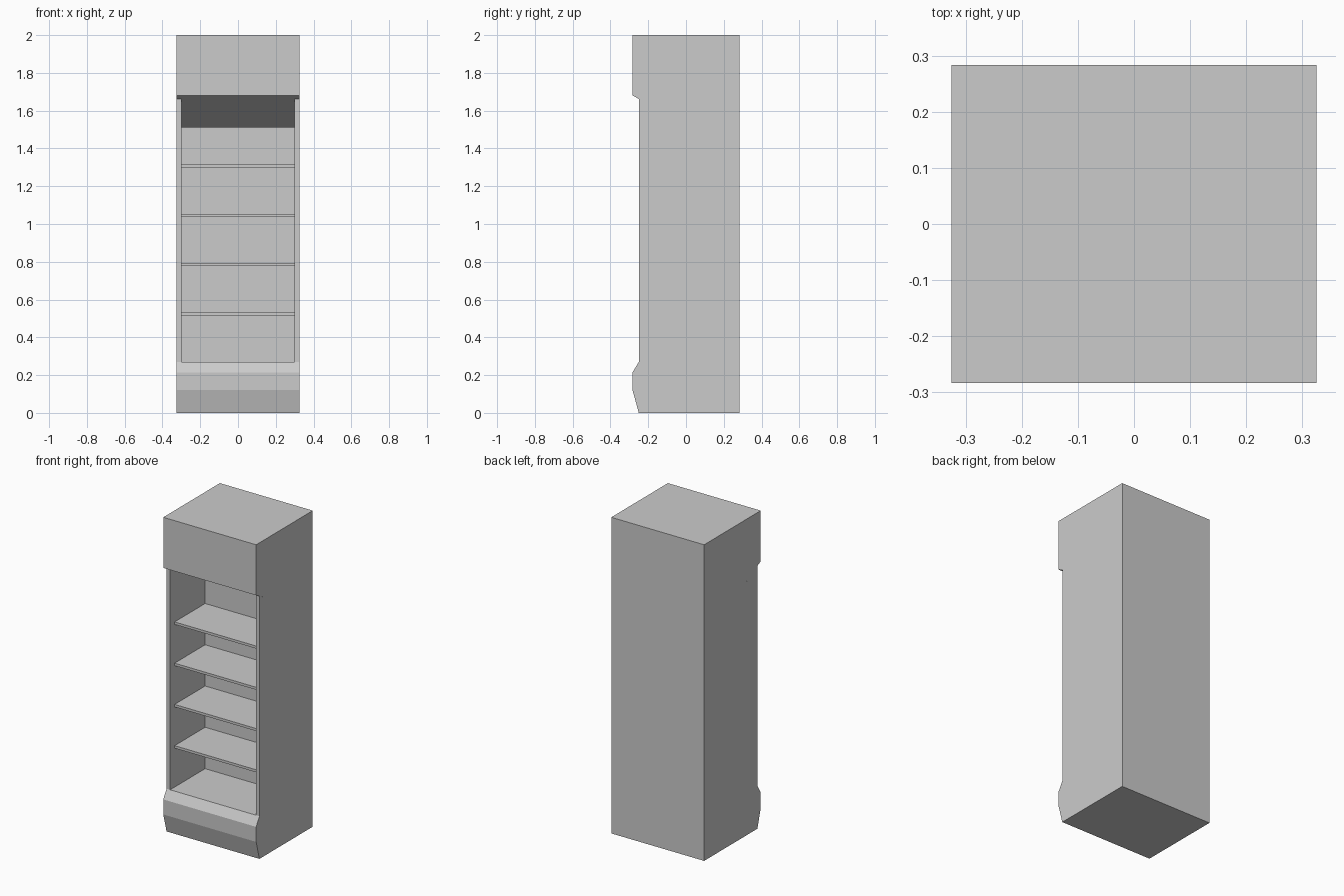
import bpy, bmesh

if "Cube" in bpy.data.objects:
    bpy.data.objects.remove(bpy.data.objects["Cube"])

HALF_W = 0.325      # half width of the cabinet
INNER = 0.30        # half width between the side panels
BACK = 0.283


def extrude_profile(name, profile, x0, x1):
    """Solid made from a (y, z) profile swept along x."""
    bm = bmesh.new()
    face = bm.faces.new([bm.verts.new((x0, y, z)) for y, z in profile])
    ext = bmesh.ops.extrude_face_region(bm, geom=[face])
    moved = [v for v in ext["geom"] if isinstance(v, bmesh.types.BMVert)]
    bmesh.ops.translate(bm, verts=moved, vec=(x1 - x0, 0, 0))
    bmesh.ops.recalc_face_normals(bm, faces=bm.faces)
    mesh = bpy.data.meshes.new(name)
    bm.to_mesh(mesh)
    bm.free()
    obj = bpy.data.objects.new(name, mesh)
    bpy.context.collection.objects.link(obj)
    return obj


def box_profile(y0, y1, z0, z1):
    return [(y0, z0), (y1, z0), (y1, z1), (y0, z1)]


# Base with a chamfered bumper front
extrude_profile("base", [(-0.25, 0), (BACK, 0), (BACK, 0.27), (-0.25, 0.27),
                         (-0.283, 0.215), (-0.283, 0.12)], -HALF_W, HALF_W)

# Overhanging head with a sloping underside
extrude_profile("head", [(-0.283, 2), (-0.283, 1.68), (0.04, 1.51),
                         (BACK, 1.51), (BACK, 2)], -HALF_W, HALF_W)

# Side panels, cut to follow the underside of the head
side_profile = [(-0.25, 0.27), (BACK, 0.27), (BACK, 1.51),
                (0.04, 1.51), (-0.25, 1.6626)]
for side, x0, x1 in (("left", -HALF_W, -INNER), ("right", INNER, HALF_W)):
    extrude_profile(side + "_side_panel", side_profile, x0, x1)

# Thick back wall
extrude_profile("back_wall", box_profile(0.10, BACK, 0.27, 1.51), -INNER, INNER)

# Four evenly spaced shelves
for i in range(4):
    z = 0.516 + 0.261 * i
    extrude_profile("shelf_%d" % (i + 1),
                    box_profile(-0.205, 0.10, z, z + 0.016), -INNER, INNER)
